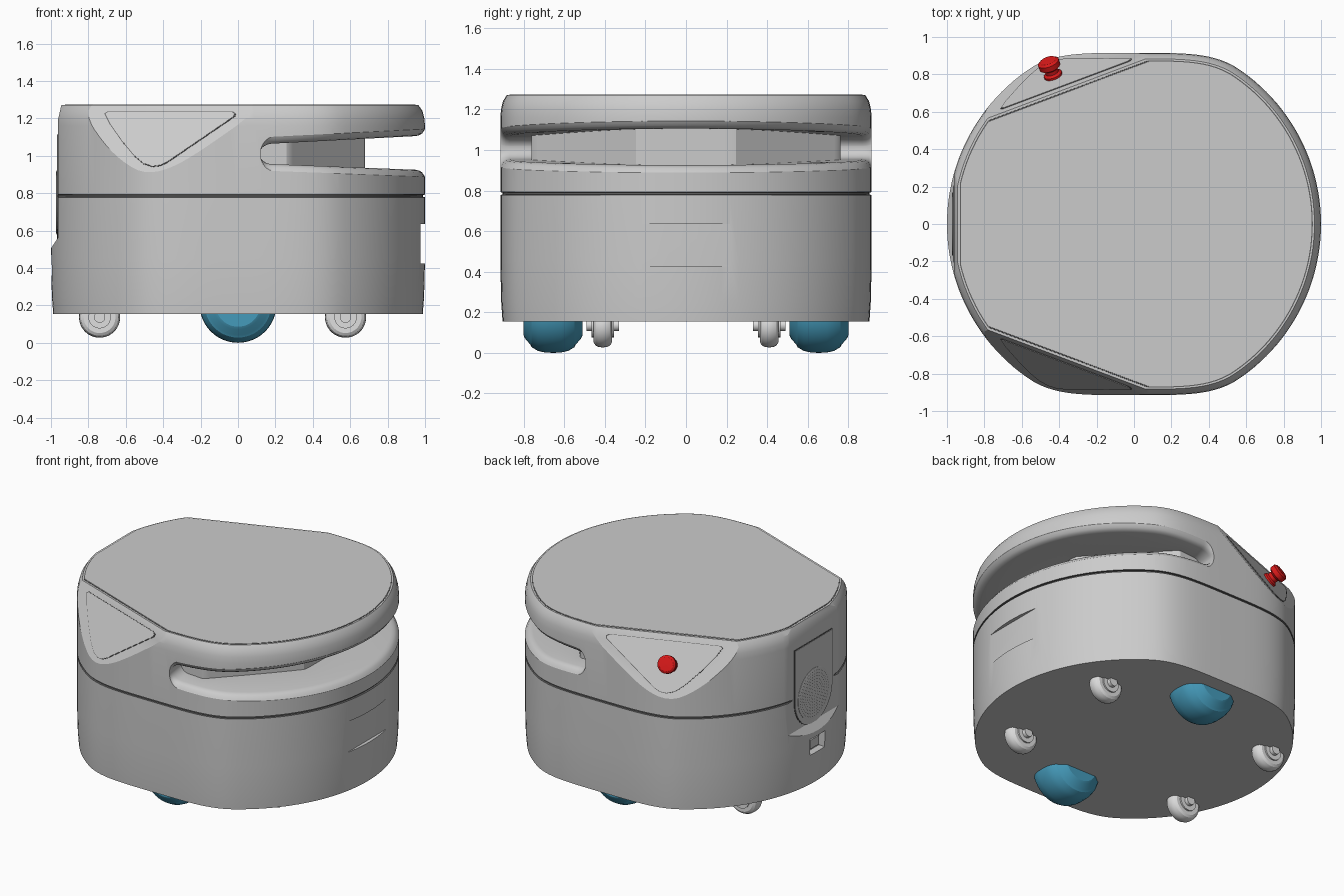
import bpy, bmesh
from math import sin, cos, pi, sqrt, acos, copysign, radians
from mathutils import Vector, Matrix

cube = bpy.data.objects.get("Cube")
if cube:
    bpy.data.objects.remove(cube, do_unlink=True)


def material(name, r, g, b):
    m = bpy.data.materials.new(name)
    m.use_nodes = True
    m.diffuse_color = (r, g, b, 1)
    m.node_tree.nodes["Principled BSDF"].inputs["Base Color"].default_value = (r, g, b, 1)
    return m


SHELL = material("shell grey", .6, .6, .6)
SEAM = material("seam dark grey", .12, .12, .12)
CASTER = material("caster light grey", .74, .74, .74)
BLUE = material("wheel blue", .06, .33, .5)
RED = material("button red", .7, .01, .01)


def finish(name, bm, mats):
    mesh = bpy.data.meshes.new(name)
    bm.to_mesh(mesh)
    bm.free()
    for m in mats:
        mesh.materials.append(m)
    ob = bpy.data.objects.new(name, mesh)
    bpy.context.collection.objects.link(ob)
    return ob


def activate(ob):
    for o in bpy.context.selected_objects:
        o.select_set(False)
    bpy.context.view_layer.objects.active = ob
    ob.select_set(True)


def smooth(ob):
    activate(ob)
    bpy.ops.object.shade_smooth_by_angle(angle=radians(25))


def loft(name, rings, mats, edit=None):
    """Skin a list of closed rings, cap both ends, then run an optional edit."""
    bm = bmesh.new()
    vs = [[bm.verts.new(p) for p in ring] for ring in rings]
    n = len(vs[0])
    for a, b in zip(vs, vs[1:]):
        for i in range(n):
            j = (i + 1) % n
            bm.faces.new((a[i], a[j], b[j], b[i]))
    bm.faces.new(vs[0])
    bm.faces.new(vs[-1])
    if edit:
        edit(bm)
    bmesh.ops.recalc_face_normals(bm, faces=bm.faces[:])
    return finish(name, bm, mats)


def slice_off(bm, co, no):
    geom = bm.verts[:] + bm.edges[:] + bm.faces[:]
    cut = bmesh.ops.bisect_plane(bm, geom=geom, dist=1e-5, plane_co=co, plane_no=no, clear_outer=True)
    edges = [e for e in cut["geom_cut"] if isinstance(e, bmesh.types.BMEdge)]
    bmesh.ops.edgenet_fill(bm, edges=edges)


def lathe(name, profile, mat, place, steps=48):
    """Turn (radius, height) pairs around local z."""
    rings = [[place @ Vector((max(r, .002) * cos(2 * pi * i / steps), max(r, .002) * sin(2 * pi * i / steps), h))
              for i in range(steps)] for r, h in profile]
    ob = loft(name, rings, [mat])
    smooth(ob)
    return ob


def block(name, x, y, z, mats):
    rings = [[Vector((px, py, pz)) for px, py in ((x[0], y[0]), (x[1], y[0]), (x[1], y[1]), (x[0], y[1]))] for pz in z]
    return loft(name, rings, mats)


# Plan outline: a circle with softly flattened front and back
def outline(t):
    s, k, limit = abs(sin(t)), .085, .915
    h = max(k - abs(s - limit), 0) / k
    return cos(t), copysign(min(s, limit) - h * h * k / 4, sin(t))


def plan_ring(s, z, n=144):
    return [Vector((*(c * s for c in outline(2 * pi * i / n)), z)) for i in range(n)]


# Sloping corner facets, one at the front and one at the back
FACET_D = 1.2876


def facet_normal(side):
    return Vector((-.314, side * .837, .447)).normalized()


def shape_shell(bm):
    for f in bm.faces:
        f.material_index = int(abs(f.calc_center_median().z - .785) < .007)
    for side in (-1, 1):
        n = facet_normal(side)
        slice_off(bm, n * FACET_D, n)


shell = loft("body_shell", [plan_ring(s, z) for s, z in (
    (.988, .155), (.995, .25), (1, .45), (1, .778), (.988, .78), (.988, .79), (1, .792),
    (1, 1.16), (.996, 1.2), (.986, 1.24), (.965, 1.27))], [SHELL, SEAM], shape_shell)


# Sensor slot: swept cutter with a flared mouth and an angular inner core
def slot_section(t):
    x, y = outline(t)
    core = min(.76 / max(abs(y), .01), .68 / x, .682 / (.784 * x + .62 * abs(y)))
    grow = (x - .2) / .8
    hi, lo = 1.065 + .04 * grow, .955 - .03 * grow
    mid, half = (hi + lo) / 2, (hi - lo) / 2
    end = max(0, 1 - (x - .12) / .07)
    f = max(.06, sqrt(max(0, 1 - end * end)))
    side = [(core, 0), (.95, 0), (.97, .005), (.985, .015), (.995, .03), (1.03, .08)]
    top = [Vector((x * s, y * s, mid + (half + e) * f)) for s, e in side]
    low = [Vector((x * s, y * s, mid - (half + e) * f)) for s, e in reversed(side)]
    return top + low


reach, count = acos(.121), 90
slot = loft("slot_cutter", [slot_section(reach * sin(pi / 2 * (2 * i / count - 1))) for i in range(count + 1)], [SHELL])

# Flat with a scooped foot for the speaker
flat = [(-.94, 1.29), (-.963, 1.19), (-.963, .56), (-1.01, .49), (-1.1, .49), (-1.1, 1.29)]
scoop = loft("speaker_flat_cutter", [[Vector((x, y, z)) for x, z in flat] for y in (-.4, .4)], [SHELL])

# Shallow pocket on one end and charging port on the other
pocket = block("pocket_cutter", (.976, 1.1), (-.3, .3), (.425, .635), [SHELL])
port = block("port_cutter", (-1.1, -.95), (-.08, .08), (.36, .47), [SHELL])

for cutter in (slot, scoop, pocket, port):
    cutter.hide_render = True
    activate(shell)
    mod = shell.modifiers.new("cut", "BOOLEAN")
    mod.operation, mod.solver, mod.object = "DIFFERENCE", "EXACT", cutter
    bpy.ops.object.modifier_apply(modifier=mod.name)
    bpy.data.objects.remove(cutter, do_unlink=True)
smooth(shell)


# Top cover with a fine dark outline
def top_plate(name, inset, z, mat):
    def clip(bm):
        for side in (-1, 1):
            n = facet_normal(side)
            slice_off(bm, n * (FACET_D - inset * .8), n)
        slice_off(bm, Vector((inset - .945, 0, 0)), Vector((-1, 0, 0)))
    loft(name, [plan_ring(.97 - inset, 1.266), plan_ring(.97 - inset, z)], [mat], clip)


top_plate("top_cover_seam", .014, 1.2712, SEAM)
top_plate("top_cover", .02, 1.273, SHELL)

# Rounded triangular panels on the facets
TRIANGLE = [(-.714, 1.225), (-.687, 1.17), (-.62, 1.075), (-.553, .995), (-.505, .955), (-.457, .94),
            (-.415, .945), (-.377, .963), (-.015, 1.21), (-.01, 1.225), (-.025, 1.235), (-.70, 1.235)]


def facet_point(x, z, side):
    return Vector((x, side * (FACET_D + .314 * x - .447 * z) / .837, z))


def facet_plate(name, side, scale, thick, mat):
    n = facet_normal(side)
    mid = facet_point(-.42, 1.12, side)
    pts = [mid + (facet_point(x, z, side) - mid) * scale for x, z in TRIANGLE]
    loft(name, [[p + n * h for p in pts] for h in (-.003, thick)], [mat])


for side, label in ((-1, "front"), (1, "back")):
    facet_plate(label + "_facet_seam", side, 1, .0015, SEAM)
    facet_plate(label + "_facet_panel", side, .98, .0035, SHELL)

# Stop button standing on the back facet
tilt = facet_normal(1).to_track_quat("Z", "Y").to_matrix().to_4x4()
lathe("stop_button", [(0, -.005), (.05, -.005), (.05, .015), (.036, .025), (.036, .045),
                      (.058, .06), (.058, .09), (.045, .1), (0, .102)],
      RED, Matrix.Translation(facet_point(-.43, 1.1, 1)) @ tilt, 32)


# Speaker panel, grille disc and its holes
def speaker_plate(name, r, top, x0, x1, mat):
    pts = [(r * cos(a), .75 + r * sin(a)) for a in (-pi * i / 24 for i in range(25))]
    pts += [(-r, top), (r, top)]
    loft(name, [[Vector((x, y, z)) for y, z in pts] for x in (x0, x1)], [mat])


speaker_plate("speaker_seam", .206, 1.116, -.96, -.965, SEAM)
speaker_plate("speaker_panel", .2, 1.11, -.96, -.968, SHELL)
face_left = Matrix.Translation((-.966, 0, .75)) @ Matrix.Rotation(-pi / 2, 4, "Y")
lathe("speaker_disc", [(0, 0), (.17, 0), (.17, .004), (.165, .006), (0, .006)], SHELL, face_left)
bm = bmesh.new()
for k in range(1, 9):
    for i in range(6 * k):
        a = 2 * pi * i / (6 * k)
        spot = Matrix.Translation((.019 * k * cos(a), .019 * k * sin(a), .0065))
        bmesh.ops.create_circle(bm, cap_ends=True, segments=6, radius=.004, matrix=face_left @ spot)
finish("speaker_holes", bm, [SEAM])

# Charging plug inside the port
block("charging_plug", (-.975, -.94), (-.045, .045), (.385, .445), [SHELL])

# Drive wheels and casters
upright = Matrix.Rotation(pi / 2, 4, "X")
drive = [(0, .145), (.12, .145), (.135, .138), (.165, .112), (.178, .105), (.196, .075), (.204, .04), (.206, 0)]
small = [(0, .08), (.03, .08), (.03, .055), (.06, .055), (.06, .045), (.085, .045), (.1, .036), (.108, .02), (.11, 0)]


def wheel(name, half, mat, x, y, z):
    profile = half + [(r, -h) for r, h in reversed(half[:-1])]
    lathe(name, profile, mat, Matrix.Translation((x, y, z)) @ upright)


for side, label in ((-1, "front"), (1, "back")):
    wheel(label + "_drive_wheel", drive, BLUE, 0, side * .655, .206)
    for x, end in ((-.74, "right"), (.575, "left")):
        wheel(f"{label}_{end}_caster", small, CASTER, x, side * .41, .137)
